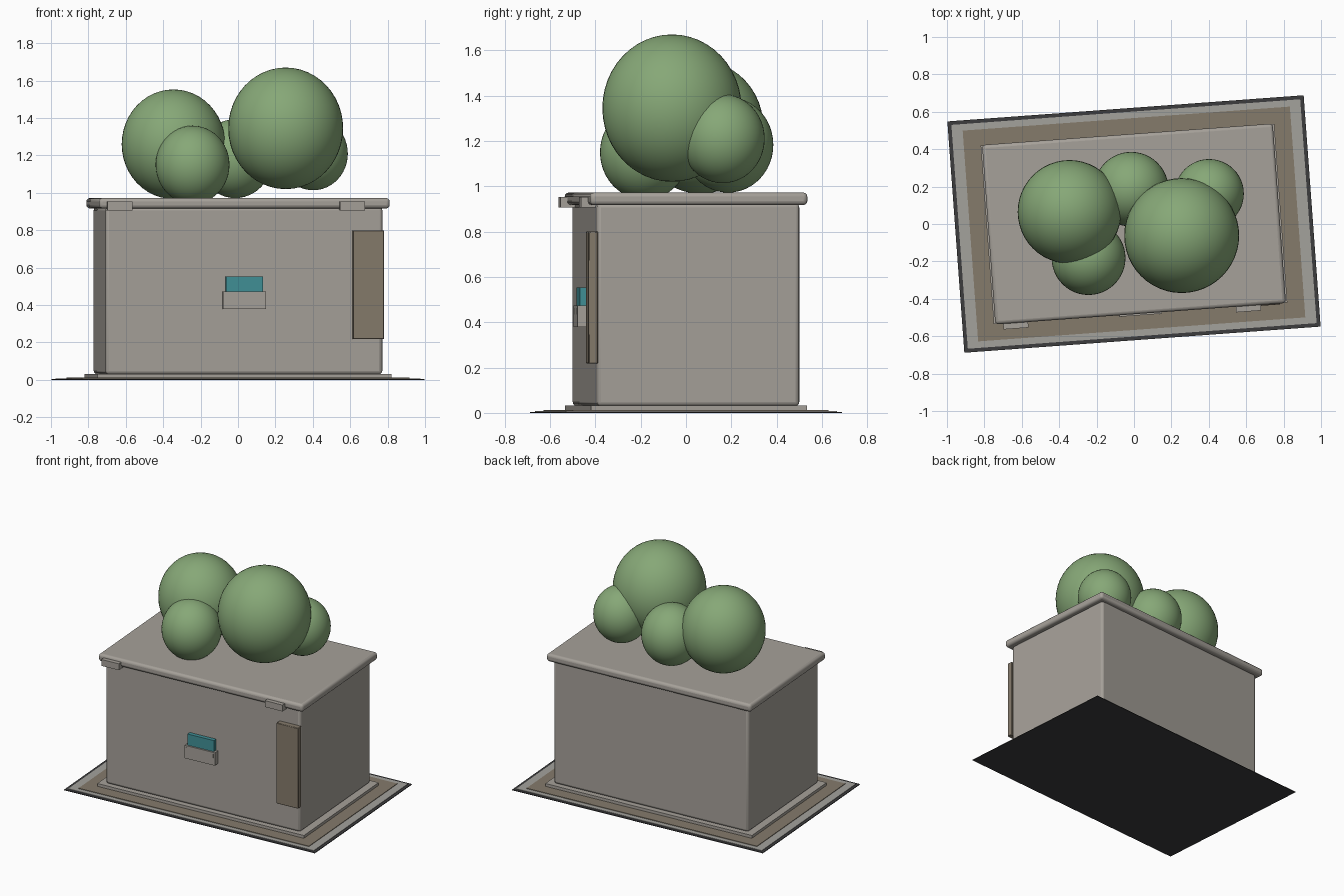
import bpy, math
from mathutils import Matrix

cube = bpy.data.objects.get("Cube")
if cube:
    bpy.data.objects.remove(cube, do_unlink=True)

TURN = Matrix.Rotation(math.radians(4.2), 4, 'Z')


def material(name, r, g, b):
    m = bpy.data.materials.new(name)
    m.use_nodes = True
    m.diffuse_color = (r, g, b, 1)
    m.node_tree.nodes["Principled BSDF"].inputs["Base Color"].default_value = (r, g, b, 1)
    return m


stone = material("warm_grey", 0.38, 0.355, 0.32)
paving = material("paving_grey", 0.37, 0.36, 0.335)
brown = material("earth_brown", 0.235, 0.197, 0.148)
dark = material("dark_grey", 0.045, 0.045, 0.047)
teal = material("teal", 0.052, 0.28, 0.31)
green = material("leaf_green", 0.24, 0.39, 0.185)


def box(name, x, y, z, mat, bevel=0, segments=3):
    """Box from (min, max) ranges, turned with the whole building."""
    bpy.ops.mesh.primitive_cube_add(size=1)
    ob = bpy.context.object
    ob.name = name
    size = Matrix.Diagonal((x[1] - x[0], y[1] - y[0], z[1] - z[0], 1))
    place = Matrix.Translation((sum(x) / 2, sum(y) / 2, sum(z) / 2))
    ob.data.transform(place @ size)
    ob.matrix_world = TURN
    ob.data.materials.append(mat)
    if bevel:
        mod = ob.modifiers.new("rounded_edges", 'BEVEL')
        mod.width = bevel
        mod.segments = segments
        bpy.ops.object.shade_smooth_by_angle(angle=math.radians(35))
    return ob


def slab(name, half_x, half_y, z, mat, bevel=0):
    return box(name, (-half_x, half_x), (-half_y, half_y), z, mat, bevel)


# Stepped ground plates
slab("ground_plate", 0.955, 0.62, (0, 0.005), dark)
slab("paving_plate", 0.935, 0.60, (0.004, 0.008), paving)
slab("soil_plate", 0.877, 0.565, (0.007, 0.012), brown)
slab("plinth", 0.787, 0.478, (0.01, 0.032), stone)

# Main body and lid
slab("body", 0.742, 0.448, (0.03, 0.925), stone, 0.018)
slab("lid", 0.779, 0.481, (0.917, 0.972), stone, 0.018)

# Clips under the front edge of the lid
for name, cx in (("right_clip", -0.67), ("left_clip", 0.577)):
    box(name, (cx - 0.067, cx + 0.067), (-0.511, -0.44), (0.907, 0.953), stone)

# Pocket with a teal card on the front
box("card", (-0.1, 0.1), (-0.477, -0.447), (0.46, 0.553), teal)
box("pocket", (-0.115, 0.115), (-0.489, -0.447), (0.38, 0.473), stone)
for side in (-1, 1):
    cx = side * 0.102
    box("pocket_pin", (cx - 0.002, cx + 0.002), (-0.492, -0.488), (0.435, 0.462), stone)

# Tall panel at the front corner
box("front_panel", (0.581, 0.748), (-0.486, -0.445), (0.218, 0.80), brown, 0.003, 1)

# Foliage balls: x, y, z, height radius
BALLS = [
    (-0.345, 0.065, 1.26, 0.293),
    (0.255, -0.062, 1.345, 0.325),
    (-0.243, -0.182, 1.15, 0.209),
    (-0.015, 0.186, 1.183, 0.211),
    (0.402, 0.162, 1.21, 0.196),
]
for x, y, z, r in BALLS:
    bpy.ops.mesh.primitive_uv_sphere_add(segments=48, ring_count=24, radius=r, location=(x, y, z))
    ball = bpy.context.object
    ball.name = "foliage_ball"
    ball.scale = (0.945, 0.945, 1)
    ball.data.materials.append(green)
    bpy.ops.object.shade_smooth()
